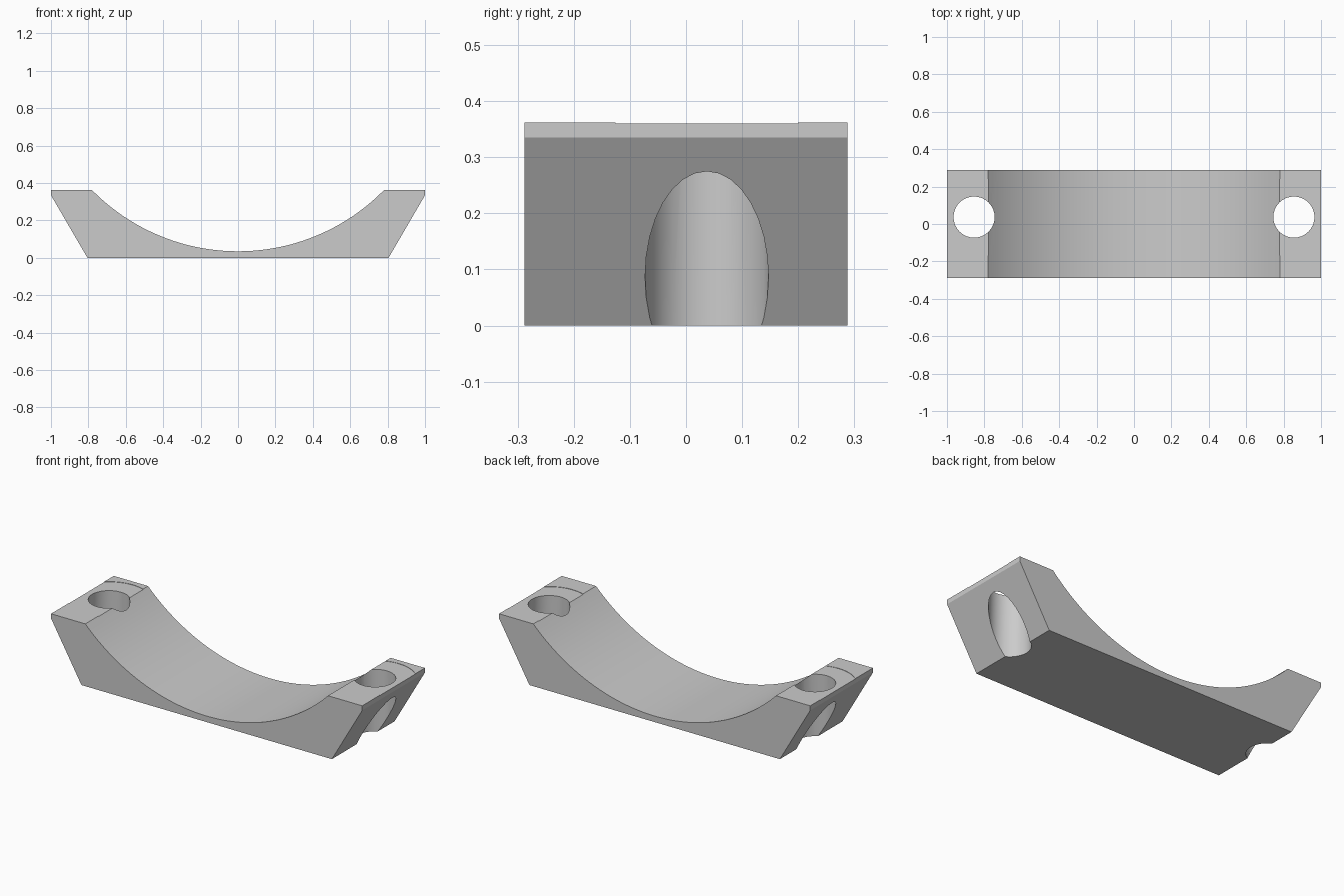
import bpy, bmesh, math

cube = bpy.data.objects.get("Cube")
if cube:
    bpy.data.objects.remove(cube, do_unlink=True)

DEPTH, HEIGHT = 0.288, 0.362        # half depth, full height
HOLE_X, HOLE_Y = 0.855, 0.037
SADDLE_R, SADDLE_LOW = 1.094, 0.035

grey = bpy.data.materials.new("plain grey")
grey.use_nodes = True
colour = (0.6, 0.6, 0.6, 1)
grey.diffuse_color = colour
grey.node_tree.nodes["Principled BSDF"].inputs["Base Color"].default_value = colour


def make_object(name, bm):
    bmesh.ops.recalc_face_normals(bm, faces=bm.faces)
    mesh = bpy.data.meshes.new(name)
    bm.to_mesh(mesh)
    bm.free()
    mesh.materials.append(grey)
    obj = bpy.data.objects.new(name, mesh)
    bpy.context.collection.objects.link(obj)
    return obj


# Saddle block: profile with a circular cradle, extruded along y
centre_z = SADDLE_LOW + SADDLE_R
half_angle = math.acos((centre_z - HEIGHT) / SADDLE_R)
steps = 48
profile = [(-1, HEIGHT), (-1, 0.335), (-0.805, 0),
           (0.805, 0), (1, 0.335), (1, HEIGHT)]
for i in range(steps + 1):
    a = half_angle * (1 - 2 * i / steps)
    profile.append((SADDLE_R * math.sin(a), centre_z - SADDLE_R * math.cos(a)))

bm = bmesh.new()
face = bm.faces.new([bm.verts.new((x, -DEPTH, z)) for x, z in profile])
result = bmesh.ops.extrude_face_region(bm, geom=[face])
bmesh.ops.translate(bm, vec=(0, 2 * DEPTH, 0),
                    verts=[v for v in result["geom"] if isinstance(v, bmesh.types.BMVert)])
block = make_object("saddle_block", bm)


# Cylinder cutter, subtracted from the block
def drill(name, x, radius, low, high, segments):
    bm = bmesh.new()
    bmesh.ops.create_cone(bm, cap_ends=True, segments=segments, radius1=radius,
                          radius2=radius, depth=high - low)
    bmesh.ops.translate(bm, vec=(x, HOLE_Y, (low + high) / 2), verts=bm.verts)
    cutter = make_object(name, bm)
    cutter.hide_render = True
    cutter.hide_viewport = True
    mod = block.modifiers.new(name, "BOOLEAN")
    mod.operation = "DIFFERENCE"
    mod.solver = "EXACT"
    mod.object = cutter
    return cutter


# Bolt holes and the shallow washer seats around them
cutters = []
for side, label in ((1, "left"), (-1, "right")):
    cutters.append(drill(label + "_washer_seat", side * HOLE_X, 0.218, 0.36, 0.5, 64))
    cutters.append(drill(label + "_bolt_hole", side * HOLE_X, 0.11, -0.1, 0.6, 32))

# Bake the cuts and discard the cutters
bpy.context.view_layer.update()
evaluated = block.evaluated_get(bpy.context.evaluated_depsgraph_get())
cut_mesh = bpy.data.meshes.new_from_object(evaluated)
block.modifiers.clear()
block.data = cut_mesh
for cutter in cutters:
    bpy.data.objects.remove(cutter, do_unlink=True)

# Smooth the curved walls, keep the edges crisp
bpy.ops.object.select_all(action="DESELECT")
block.select_set(True)
bpy.context.view_layer.objects.active = block
bpy.ops.object.shade_smooth_by_angle(angle=math.radians(25))
